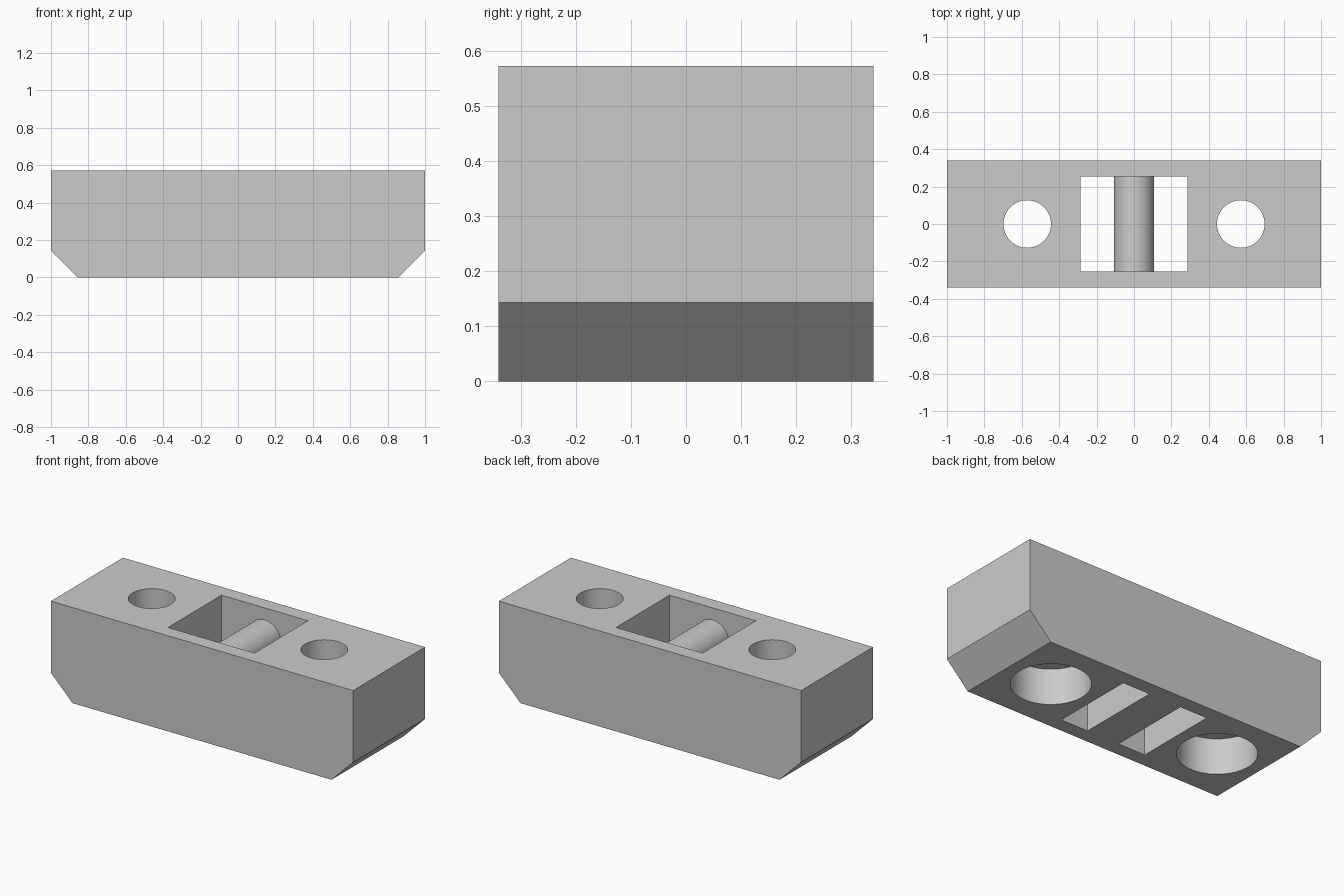
import bpy, bmesh, math

cube = bpy.data.objects.get("Cube")
if cube:
    bpy.data.objects.remove(cube, do_unlink=True)

HEIGHT, HALF_DEPTH, CHAMFER = 0.572, 0.34, 0.143
SLOT_X, SLOT_Y = 0.286, 0.253
BAR_R, BAR_Z = 0.107, 0.393
BOLT_X, BOLT_R, BORE_R, BORE_DEPTH = 0.571, 0.127, 0.214, 0.214

grey = bpy.data.materials.new("plain grey")
grey.use_nodes = True
colour = (0.6, 0.6, 0.6, 1)
grey.diffuse_color = colour
grey.node_tree.nodes["Principled BSDF"].inputs["Base Color"].default_value = colour


def make_object(name, bm):
    bmesh.ops.recalc_face_normals(bm, faces=bm.faces)
    mesh = bpy.data.meshes.new(name)
    bm.to_mesh(mesh)
    bm.free()
    mesh.materials.append(grey)
    obj = bpy.data.objects.new(name, mesh)
    bpy.context.collection.objects.link(obj)
    return obj


def extruded(name, profile, half_depth):
    """Extrude an x-z outline evenly to both sides of y = 0."""
    bm = bmesh.new()
    face = bm.faces.new([bm.verts.new((x, -half_depth, z)) for x, z in profile])
    result = bmesh.ops.extrude_face_region(bm, geom=[face])
    verts = [v for v in result["geom"] if isinstance(v, bmesh.types.BMVert)]
    bmesh.ops.translate(bm, verts=verts, vec=(0, 2 * half_depth, 0))
    return make_object(name, bm)


def cylinder(name, x, radius, bottom, top):
    bm = bmesh.new()
    bmesh.ops.create_cone(bm, cap_ends=True, segments=64, radius1=radius,
                          radius2=radius, depth=top - bottom)
    bmesh.ops.translate(bm, verts=bm.verts, vec=(x, 0, (top + bottom) / 2))
    return make_object(name, bm)


# Block with chamfered lower ends
right_side = [(CHAMFER - 1, 0), (-1, CHAMFER), (-1, HEIGHT)]
left_side = [(-x, z) for x, z in reversed(right_side)]
block = extruded("mounting_block", right_side + left_side, HALF_DEPTH)

# Pocket whose outline leaves a round-topped crossbar standing in the middle
arch = [(-BAR_R * math.cos(math.pi * i / 32), BAR_Z + BAR_R * math.sin(math.pi * i / 32))
        for i in range(33)]
pocket = ([(-SLOT_X, -0.1), (-BAR_R, -0.1)] + arch +
          [(BAR_R, -0.1), (SLOT_X, -0.1), (SLOT_X, 0.7), (-SLOT_X, 0.7)])
cutters = [extruded("pocket_cutter", pocket, SLOT_Y)]

# Bolt holes with wide counterbores underneath
for side, x in (("right", -BOLT_X), ("left", BOLT_X)):
    cutters.append(cylinder(side + "_bore_cutter", x, BORE_R, -0.1, BORE_DEPTH))
    cutters.append(cylinder(side + "_bolt_cutter", x, BOLT_R, 0.1, 0.7))

bpy.ops.object.select_all(action="DESELECT")
block.select_set(True)
bpy.context.view_layer.objects.active = block
for cutter in cutters:
    cutter.hide_render = True
    cut = block.modifiers.new(cutter.name, "BOOLEAN")
    cut.operation = "DIFFERENCE"
    cut.solver = "EXACT"
    cut.object = cutter
    bpy.ops.object.modifier_apply(modifier=cut.name)
    bpy.data.objects.remove(cutter, do_unlink=True)

bpy.ops.object.shade_smooth_by_angle(angle=math.radians(30))
